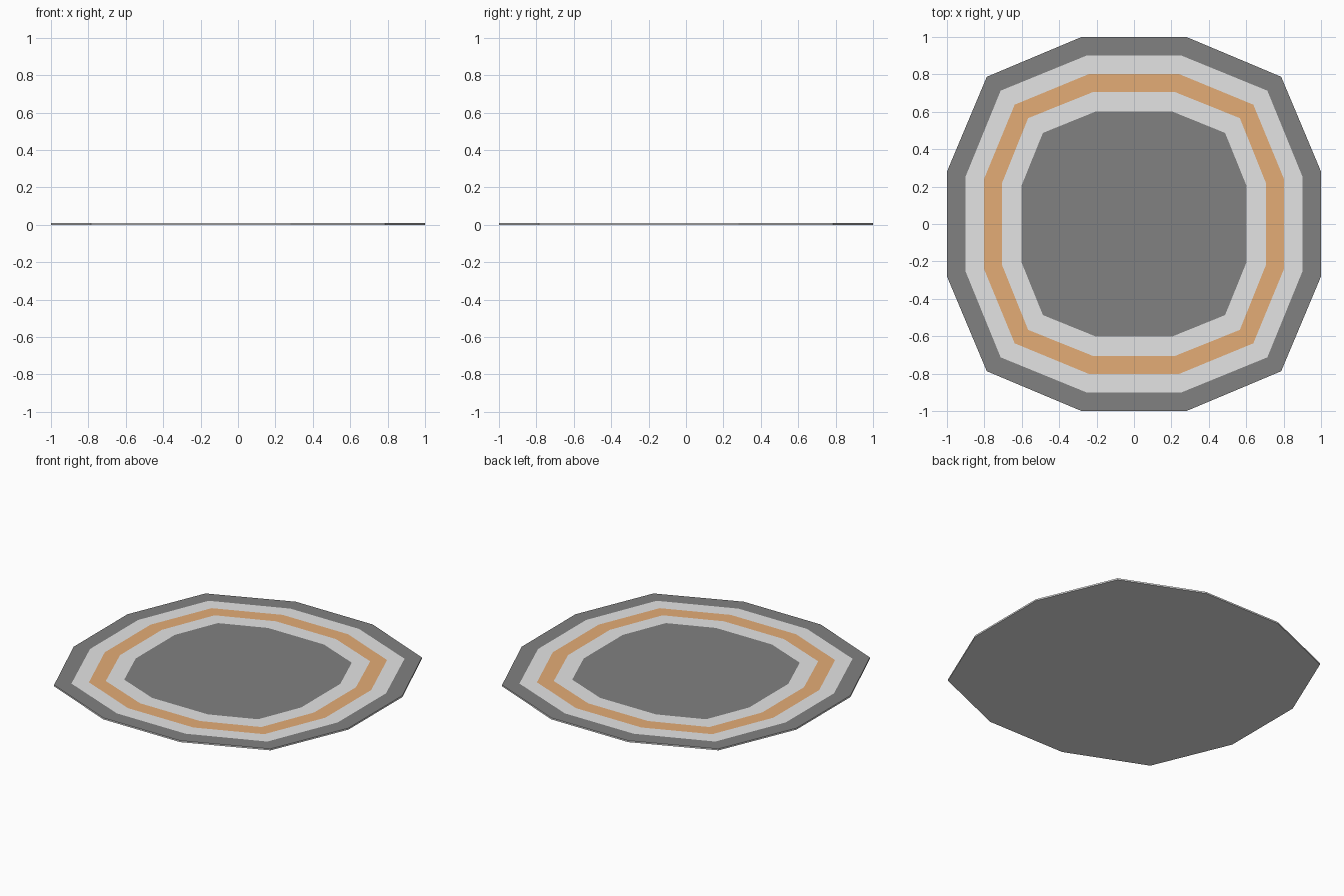
import bpy, bmesh

if "Cube" in bpy.data.objects:
    bpy.data.objects.remove(bpy.data.objects["Cube"])

H = 0.01  # plate thickness


def srgb(v):
    v /= 255
    return v / 12.92 if v <= 0.04045 else ((v + 0.055) / 1.055) ** 2.4


def material(name, r, g, b):
    m = bpy.data.materials.new(name)
    m.diffuse_color = (srgb(r), srgb(g), srgb(b), 1)
    m.use_nodes = True
    m.node_tree.nodes["Principled BSDF"].inputs["Base Color"].default_value = m.diffuse_color
    return m


mats = [material("dark_grey", 129, 129, 129),
        material("light_grey", 228, 228, 228),
        material("orange", 228, 172, 118)]


def outline(bm, flat, half, corner, z):
    """Twelve-sided loop: half-length of flat side, its distance, diagonal corner."""
    quarter = [(flat, -half), (flat, half), (corner, corner)]
    pts = []
    for _ in range(4):
        pts += quarter
        quarter = [(-y, x) for x, y in quarter]
    return [bm.verts.new((x, y, z)) for x, y in pts]


bm = bmesh.new()

# Concentric outlines of the painted bands, outside to inside
rings = [(1.0, 0.28, 0.787), (0.902, 0.25, 0.713), (0.803, 0.238, 0.638),
         (0.706, 0.218, 0.566), (0.602, 0.203, 0.487)]
loops = [outline(bm, *r, H) for r in rings]
base = outline(bm, *rings[0], 0)


def band(a, b, mat):
    n = len(a)
    for i in range(n):
        j = (i + 1) % n
        bm.faces.new((a[i], a[j], b[j], b[i])).material_index = mat


# Light rim and underside, painted bands and dark centre
band(base, loops[0], 1)
for k, mat in enumerate((0, 1, 2, 1)):
    band(loops[k], loops[k + 1], mat)
bm.faces.new(loops[-1]).material_index = 0
bm.faces.new(base[::-1]).material_index = 1
bmesh.ops.recalc_face_normals(bm, faces=bm.faces[:])

mesh = bpy.data.meshes.new("banded_plate")
bm.to_mesh(mesh)
bm.free()
for m in mats:
    mesh.materials.append(m)
bpy.context.collection.objects.link(bpy.data.objects.new("banded_plate", mesh))
